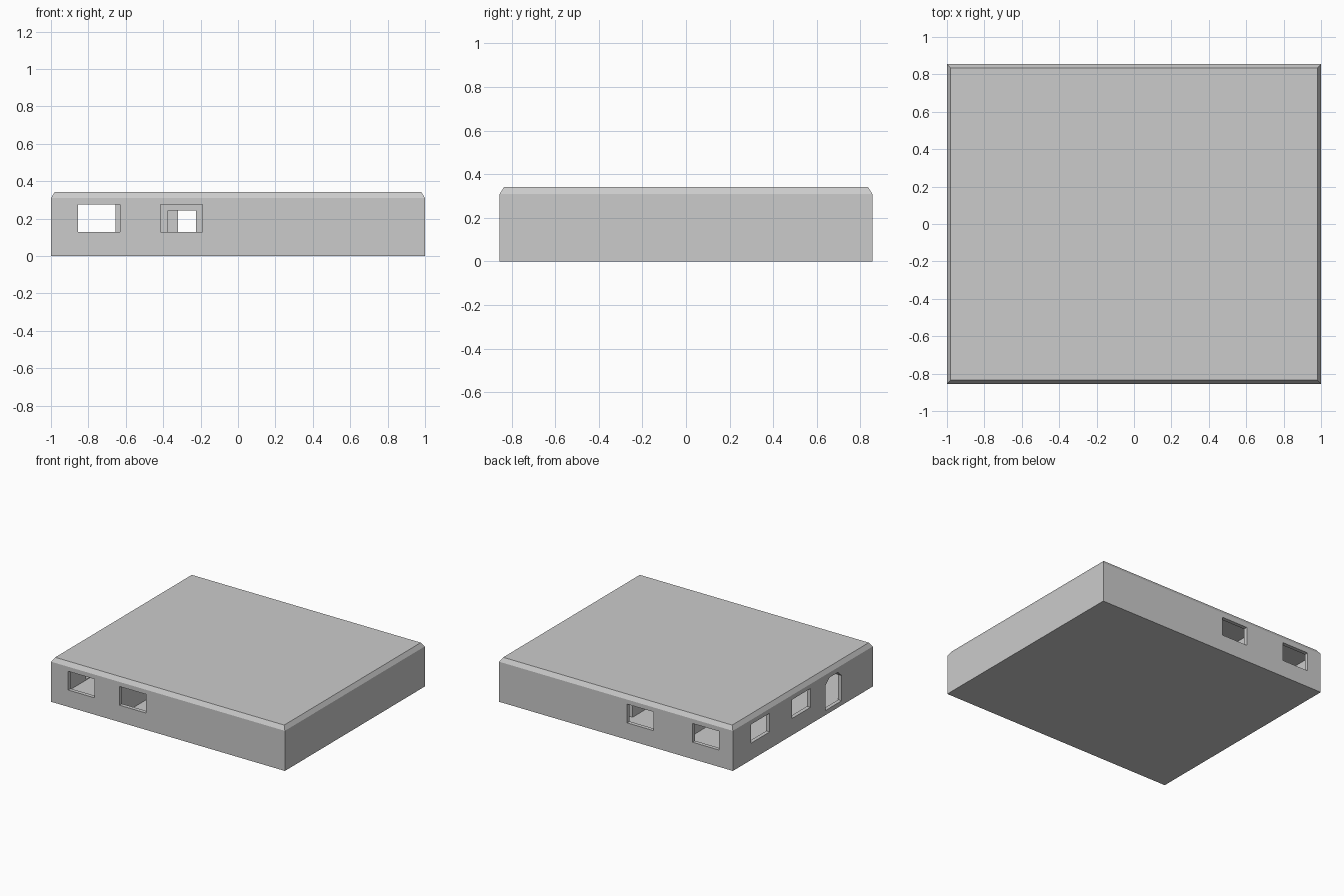
import bpy, bmesh

if "Cube" in bpy.data.objects:
    bpy.data.objects.remove(bpy.data.objects["Cube"])

HX, HY = 1.0, 0.855        # half footprint
EAVE, TOP = 0.31, 0.342    # start and end of the roof bevel
INSET = 0.02
T = 0.03                   # wall and floor thickness


def new_object(name, bm):
    bmesh.ops.recalc_face_normals(bm, faces=bm.faces)
    mesh = bpy.data.meshes.new(name)
    bm.to_mesh(mesh)
    bm.free()
    obj = bpy.data.objects.new(name, mesh)
    bpy.context.collection.objects.link(obj)
    return obj


def hull(bm, points):
    verts = [bm.verts.new(p) for p in points]
    bmesh.ops.convex_hull(bm, input=verts)


def box(bm, x0, x1, y0, y1, z0, z1):
    hull(bm, [(x, y, z) for x in (x0, x1) for y in (y0, y1) for z in (z0, z1)])


def cut(target, cutter):
    mod = target.modifiers.new("cut_" + cutter.name, 'BOOLEAN')
    mod.operation = 'DIFFERENCE'
    mod.solver = 'EXACT'
    mod.object = cutter
    cutter.hide_render = True
    cutter.display_type = 'WIRE'
    bpy.context.view_layer.objects.active = target
    bpy.ops.object.modifier_apply(modifier=mod.name)
    bpy.data.objects.remove(cutter)


# Outer shell with bevelled roof edge
bm = bmesh.new()
for z, inset in ((0, 0), (EAVE, 0), (TOP, INSET)):
    ring = [bm.verts.new((sx * (HX - inset), sy * (HY - inset), z))
            for sx, sy in ((-1, -1), (1, -1), (1, 1), (-1, 1))]
    if z == 0:
        bm.faces.new(ring)
    else:
        for i in range(4):
            j = (i + 1) % 4
            bm.faces.new((previous[i], previous[j], ring[j], ring[i]))
    previous = ring
bm.faces.new(ring)
shell = new_object("house_shell", bm)

# Hollow interior
bm = bmesh.new()
box(bm, -HX + T, HX - T, -HY + T, HY - T, T, EAVE)
cut(shell, new_object("interior_cutter", bm))

# Window openings and clipped-corner entrance
W0, W1 = 0.13, 0.275
bm = bmesh.new()
for x0 in (-0.855, -0.415):                       # front windows
    box(bm, x0, x0 + 0.225, -HY - 0.05, -HY + 0.05, W0, W1)
for x0 in (-0.88, -0.32):                         # back windows
    box(bm, x0, x0 + 0.225, HY - 0.05, HY + 0.05, W0, W1)
for y0 in (-0.093, 0.405):                        # left windows
    box(bm, -HX - 0.05, -HX + 0.05, y0, y0 + 0.228, W0, W1)
entrance = [(-0.475, 0.035), (-0.475, 0.23), (-0.43, 0.272),
            (-0.325, 0.272), (-0.28, 0.23), (-0.28, 0.035)]
hull(bm, [(x, y, z) for x in (-HX - 0.05, -HX + 0.05) for y, z in entrance])
cut(shell, new_object("opening_cutter", bm))

# Interior partitions with plain doorways
bm = bmesh.new()
YI = HY - T
DOOR = 0.245
box(bm, -0.467, -0.437, -YI, YI, T, EAVE)         # left room wall
box(bm, 0.05, 0.09, -YI, 0.58, T, EAVE)           # right room wall
box(bm, 0.05, 0.09, 0.73, YI, T, EAVE)
box(bm, 0.05, 0.09, 0.58, 0.73, DOOR, EAVE)
box(bm, -0.437, -0.375, -0.015, 0.015, T, EAVE)   # cross wall
box(bm, -0.225, 0.05, -0.015, 0.015, T, EAVE)
box(bm, -0.375, -0.225, -0.015, 0.015, DOOR, EAVE)
new_object("interior_walls", bm)
